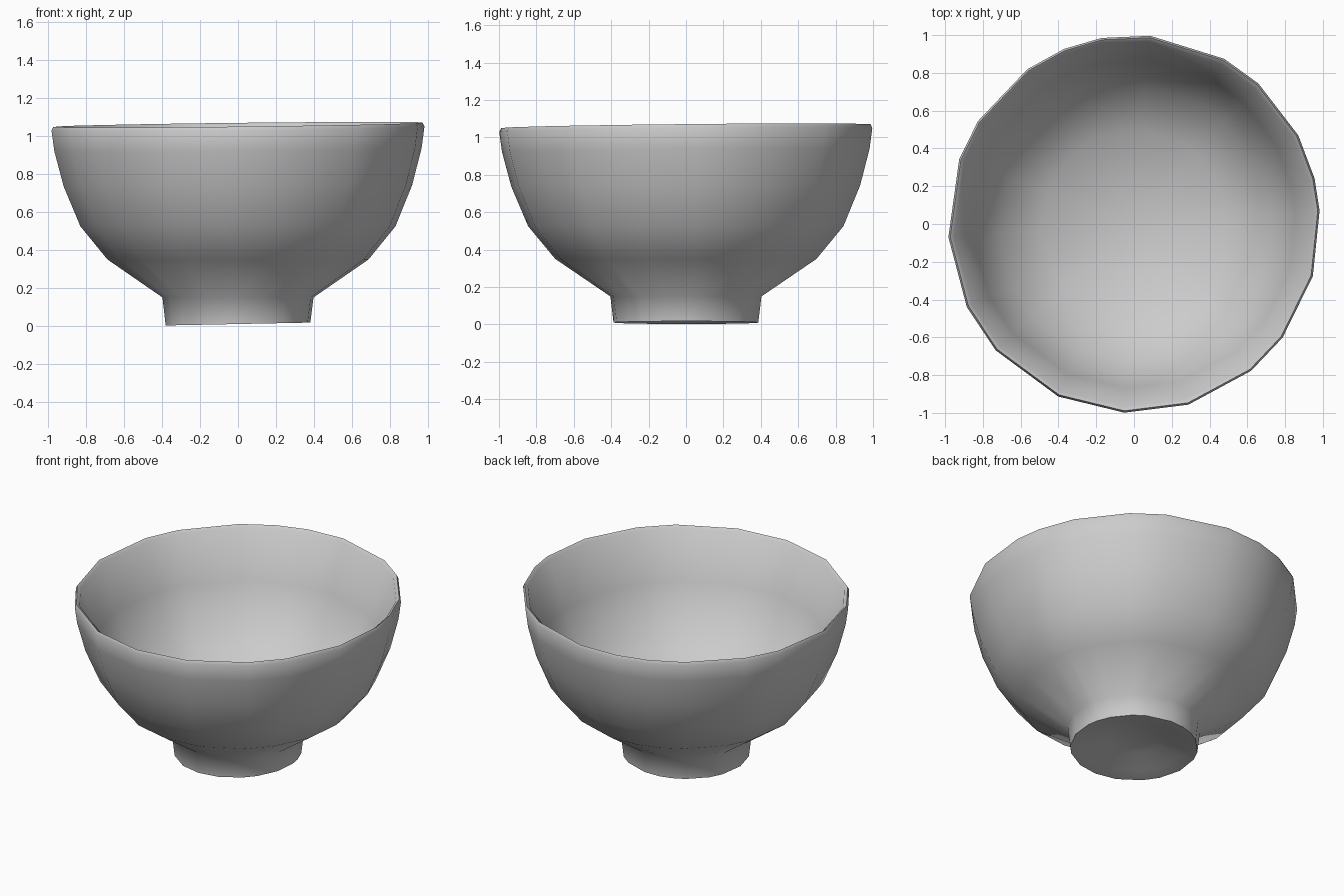
import bpy
import bmesh
from math import cos, sin, radians
from mathutils import Vector

old = bpy.data.objects.get("Cube")
if old:
    bpy.data.objects.remove(old, do_unlink=True)

# One plain grey for the whole bowl
grey = bpy.data.materials.new("plain grey")
grey.use_nodes = True
grey.diffuse_color = (0.6, 0.6, 0.6, 1)
grey.node_tree.nodes["Principled BSDF"].inputs["Base Color"].default_value = (0.6, 0.6, 0.6, 1)


def lathe(name, profile, angles, warp, sharp):
    """Sweep (radius, height) points round z at uneven angles; zero radius makes a pole."""
    bm = bmesh.new()
    rings = []
    for r, z in profile:
        count = angles if r > 0 else [0]
        rings.append([bm.verts.new(warp(r * cos(radians(a)), r * sin(radians(a)), z))
                      for a in count])
    n = len(angles)
    for low, high in zip(rings, rings[1:]):
        for i in range(n):
            j = (i + 1) % n
            if len(low) == 1:
                bm.faces.new((low[0], high[j], high[i]))
            elif len(high) == 1:
                bm.faces.new((low[i], low[j], high[0]))
            else:
                bm.faces.new((low[i], low[j], high[j], high[i]))
    bmesh.ops.recalc_face_normals(bm, faces=bm.faces)
    mesh = bpy.data.meshes.new(name)
    bm.to_mesh(mesh)
    bm.free()
    mesh.materials.append(grey)
    obj = bpy.data.objects.new(name, mesh)
    bpy.context.collection.objects.link(obj)
    bpy.ops.object.select_all(action="DESELECT")
    obj.select_set(True)
    bpy.context.view_layer.objects.active = obj
    bpy.ops.object.shade_smooth_by_angle(angle=radians(sharp))
    return obj


def bowl_warp(x, y, z):
    # Slightly longer front to back, with a faintly tilted rim and foot
    rim = max(0, z - 0.5) * 2
    foot = max(0, 0.15 - z) * 0.14
    return Vector((x * 0.985, y, z + rim * (0.01 * x + 0.009 * y) + foot * x))


hollow_underside = [(0, 0.08), (0.16, 0.07), (0.30, 0.025)]
foot_wall = [(0.388, 0.01), (0.405, 0.15)]
outer_wall = [(0.70, 0.35), (0.845, 0.525), (0.935, 0.74), (0.985, 0.93), (1.0, 1.04)]
rim_edge = [(0.99, 1.06), (0.97, 1.045)]
inner_wall = [(0.87, 0.74), (0.73, 0.45)]
floor = [(0.50, 0.32), (0.25, 0.245), (0, 0.22)]

# Uneven facets, like a hand-shaped rim
bowl_angles = [4, 14, 28, 48, 61, 85, 100, 112, 125, 147,
               160, 184, 206, 222, 246, 267, 287, 309, 323, 344]

# Footed bowl: one skin from the underside, over the rim and down to the floor
lathe("footed_bowl", hollow_underside + foot_wall + outer_wall + rim_edge + inner_wall + floor,
      bowl_angles, bowl_warp, 75)
